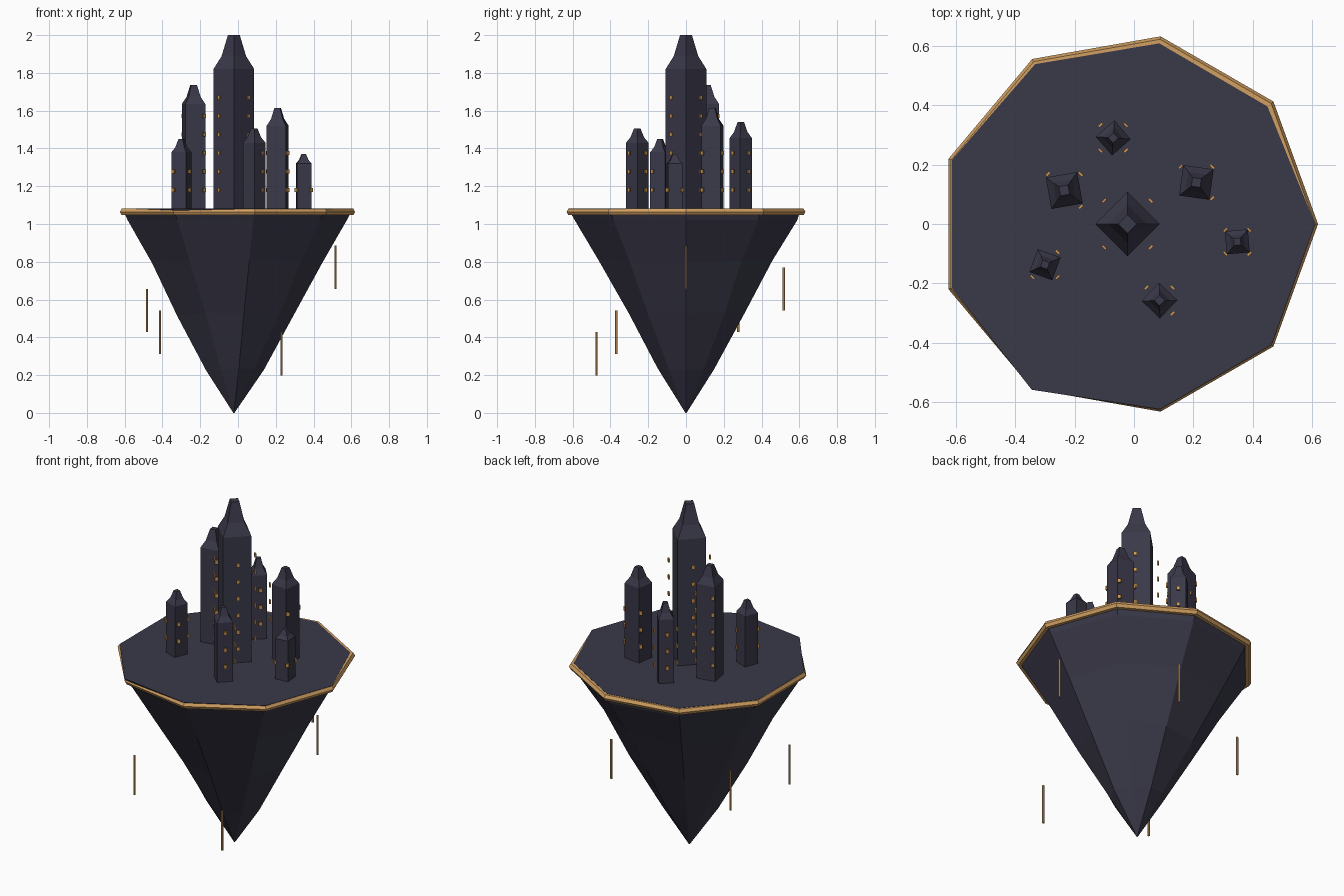
import bpy, bmesh, math, random
from mathutils import Matrix, Vector

random.seed(4)
cube = bpy.data.objects.get("Cube")
if cube:
    bpy.data.objects.remove(cube, do_unlink=True)

CX = -0.022      # axis of the island
DECK = 1.083     # height of the island's top
SIDES = 9


def material(name, color):
    m = bpy.data.materials.new(name)
    m.use_nodes = True
    m.diffuse_color = (*color, 1)
    m.node_tree.nodes["Principled BSDF"].inputs["Base Color"].default_value = (*color, 1)
    return m


DARK = material("dark slate", (0.042, 0.040, 0.066))
GOLD = material("gold", (0.64, 0.35, 0.12))
AMBER = material("amber window", (0.62, 0.31, 0.08))


def finish(name, bm, mat):
    bmesh.ops.recalc_face_normals(bm, faces=bm.faces)
    mesh = bpy.data.meshes.new(name)
    bm.to_mesh(mesh)
    bm.free()
    mesh.materials.append(mat)
    obj = bpy.data.objects.new(name, mesh)
    bpy.context.collection.objects.link(obj)
    return obj


def polar(x, y, r, angle, z):
    return Vector((x + r * math.cos(angle), y + r * math.sin(angle), z))


def loft(bm, rings):
    """Join rings of points into a closed solid."""
    loops = [[bm.verts.new(p) for p in ring] for ring in rings]
    n = len(loops[0])
    for a, b in zip(loops, loops[1:]):
        for i in range(n):
            j = (i + 1) % n
            bm.faces.new((a[i], a[j], b[j], b[i]))
    bm.faces.new(loops[0])
    bm.faces.new(loops[-1])


# Floating rock: uneven nine-sided rings narrowing to a point
def ring_angle(i):
    return i * math.tau / SIDES


top_radii = (0.632, 0.616, 0.618, 0.622, 0.63, 0.63, 0.645, 0.634, 0.634)
rings = [[polar(CX, 0, r, ring_angle(i), DECK) for i, r in enumerate(top_radii)]]
for z, r in ((1.02, 0.598), (0.8, 0.46), (0.525, 0.312), (0.235, 0.147), (0.0, 0.003)):
    wobble = 0.012 if 0.1 < z < 1 else 0
    rings.append([polar(CX, 0, r + random.uniform(-wobble, wobble), ring_angle(i),
                        z + random.uniform(-wobble, wobble)) for i in range(SIDES)])
bm = bmesh.new()
loft(bm, rings)
finish("rock", bm, DARK)

# Gold rim around the deck
bpy.ops.mesh.primitive_torus_add(major_segments=SIDES, minor_segments=6, major_radius=0.622,
                                 minor_radius=0.02, location=(CX, 0, 1.064))
rim = bpy.context.object
rim.name = "rim"
rim.data.materials.append(GOLD)


# Towers: square shaft with a stepped, cut-off spire
def tower(name, x, y, r, turn, body_top, top):
    bm = bmesh.new()
    shoulder = body_top + (top - body_top) * 0.38
    profile = ((1.06, r), (body_top, r), (shoulder, r * 0.6), (top, r * 0.29))
    loft(bm, [[polar(x, y, rad, math.radians(turn + 90 * k), z) for k in range(4)]
              for z, rad in profile])
    finish(name, bm, DARK)


# Small window plates in four columns around a tower
def windows(name, x, y, r, body_top, missing):
    bm = bmesh.new()
    rows = int((body_top - 1.12) / 0.1)
    for k in range(4):
        if k == missing:
            continue
        a = math.radians(45 + 90 * k)
        for row in range(rows):
            place = (Matrix.Translation(polar(x, y, r * 1.03, a, 1.18 + row * 0.098))
                     @ Matrix.Rotation(a, 4, 'Z')
                     @ Matrix.Diagonal((0.008, 0.018, 0.022, 1)))
            bmesh.ops.create_cube(bm, size=1, matrix=place)
    finish(name, bm, AMBER)


# name, x, y, radius, turn, shaft top, spire top, column without windows
towers = (
    ("central", CX, 0, 0.108, 0, 1.82, 2.0, None),
    ("left_back", -0.235, 0.113, 0.076, 55, 1.635, 1.735, 2),
    ("right_back", 0.21, 0.14, 0.073, 37, 1.52, 1.615, 2),
    ("back", -0.07, 0.29, 0.059, -4, 1.455, 1.54, None),
    ("right_small", 0.348, -0.06, 0.055, 50, 1.32, 1.37, None),
    ("left_front", -0.30, -0.137, 0.058, 25, 1.38, 1.45, 1),
    ("front", 0.086, -0.258, 0.06, 1, 1.43, 1.505, 2),
)
for name, x, y, r, turn, body_top, top, missing in towers:
    tower(name + "_tower", x, y, r, turn, body_top, top)
    windows(name + "_windows", x, y, r, body_top, missing)

# Slim gold rods spiralling down around the rock
for i in range(5):
    bpy.ops.mesh.primitive_cylinder_add(vertices=6, radius=0.006, depth=0.23,
                                        location=polar(CX, 0, 0.537, i * 1.3, 0.77 - i * 0.114))
    rod = bpy.context.object
    rod.name = f"rod_{i + 1}"
    rod.data.materials.append(GOLD)
